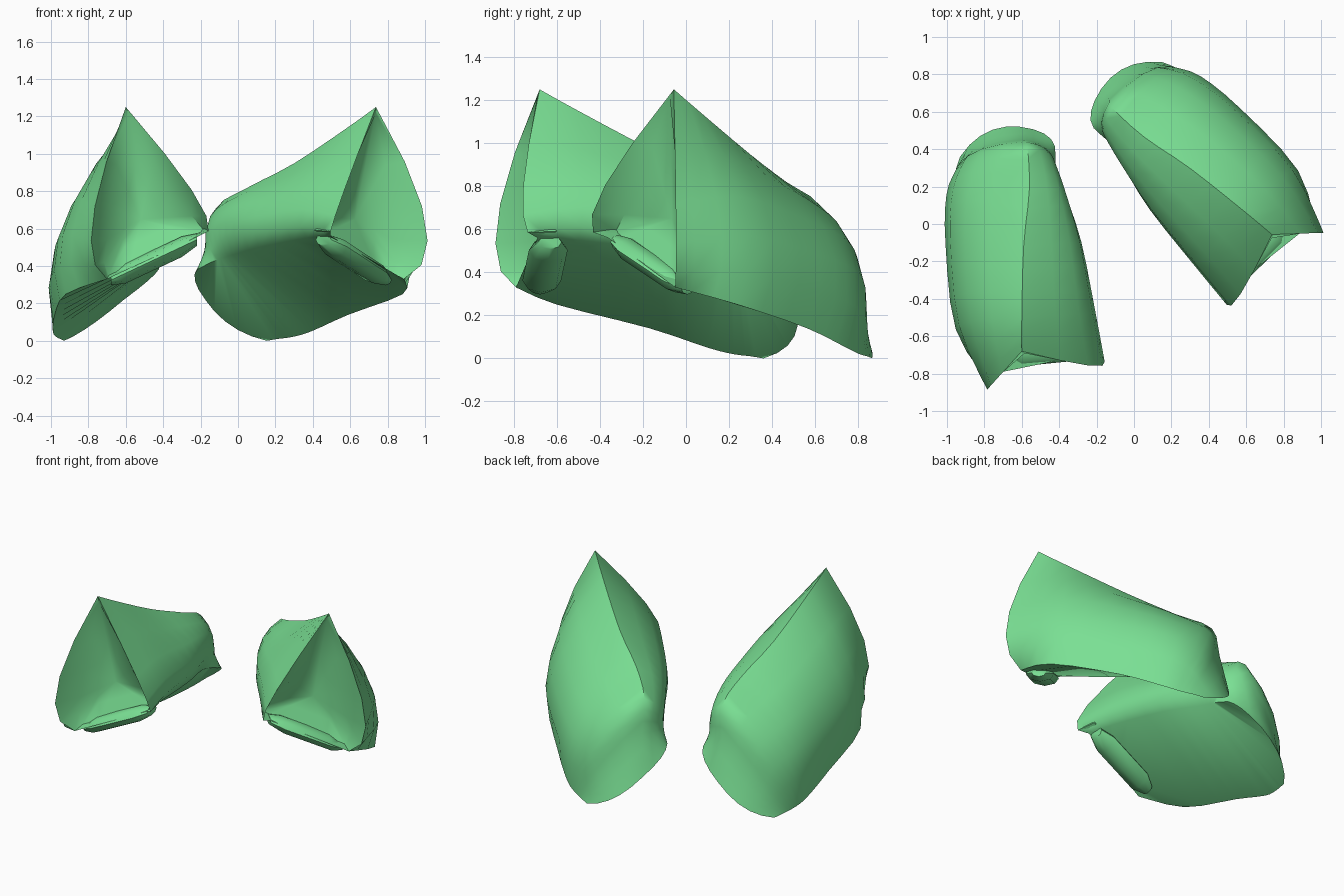
import bpy
import bmesh
import math
from mathutils import Matrix, Vector

cube = bpy.data.objects.get("Cube")
if cube:
    bpy.data.objects.remove(cube, do_unlink=True)

green = bpy.data.materials.new("leaf green")
green.use_nodes = True
colour = (0.195, 0.745, 0.296, 1)
green.diffuse_color = colour
green.node_tree.nodes["Principled BSDF"].inputs["Base Color"].default_value = colour

# Five rails run from the open front to the back of the base
low_hem = [(-.7, -.79, .33), (-.92, -.6, .25), (-.98, -.17, .14), (-.99, .1, .05),
           (-.97, .22, .02), (-.95, .3, .01), (-.93, .36, 0)]
low_flank = [(-.78, -.88, .62), (-.91, -.53, .66), (-.95, -.07, .56), (-.93, .2, .49),
             (-.87, .36, .4), (-.83, .41, .24), (-.79, .49, .08)]
ridge = [(-.6, -.68, 1.25), (-.6, -.5, 1.15), (-.59, -.12, .95), (-.56, .18, .82),
         (-.57, .41, .71), (-.6, .46, .49), (-.61, .52, .22)]
high_flank = [(-.2, -.76, .73), (-.25, -.48, .76), (-.31, -.1, .71), (-.38, .18, .67),
              (-.44, .36, .59), (-.47, .41, .48), (-.46, .47, .34)]
high_hem = [(-.21, -.69, .56), (-.24, -.5, .55), (-.32, -.1, .5), (-.4, .15, .46),
            (-.42, .25, .44), (-.42, .32, .42), (-.42, .37, .4)]

STEPS = 3      # spline subdivisions along each rail
ARC = 5        # segments from hem to ridge


def smooth_rail(points):
    """Pass a smooth curve through the points of a rail."""
    pts = [Vector(p) for p in points]
    tangents = [(pts[min(i + 1, len(pts) - 1)] - pts[max(i - 1, 0)]) / 2
                for i in range(len(pts))]
    out = []
    for i in range(len(pts) - 1):
        for k in range(STEPS):
            t = k / STEPS
            s = 1 - t
            out.append(pts[i] * (1 + 2 * t) * s * s + tangents[i] * t * s * s
                       + pts[i + 1] * t * t * (3 - 2 * t) - tangents[i + 1] * t * t * s)
    return out + [pts[-1]]


def half_arc(a, m, d):
    """Curve from a through m to d."""
    return [a * (1 - t) * (1 - 2 * t) + m * 4 * t * (1 - t) + d * t * (2 * t - 1)
            for t in (i / ARC for i in range(ARC + 1))]


def bridge(bm, first, second, closed):
    count = len(first)
    for i in range(count if closed else count - 1):
        j = (i + 1) % count
        bm.faces.new((first[i], first[j], second[j], second[i]))


def add_ring(bm, points):
    return [bm.verts.new(p) for p in points]


def sill_height(x):
    """Height of the opening's slanted lower edge."""
    return .33 + (x + .7) * .47


def opening_point(p):
    """Inner edge of the rolled rim: narrow at the sides, wide at the sill."""
    above = min(1, max(0, (p.z - sill_height(p.x)) / .2))
    x = -.56 + (p.x + .56) * (.94 - .32 * above)
    return Vector((x, -.71 + (x + .67) * .22, .66 + (p.z - .66) * .94))


def build_shell(bm):
    # Outer skin lofted across the rails
    rails = [smooth_rail(r) for r in (low_hem, low_flank, ridge, high_flank, high_hem)]
    rings = []
    for a, b, c, d, e in zip(*rails):
        section = half_arc(a, b, c) + half_arc(e, d, c)[-2::-1]
        rings.append(add_ring(bm, section))
    for first, second in zip(rings, rings[1:]):
        bridge(bm, first, second, False)

    # Sill joining the two front corners
    start, end = rings[0][-1].co, rings[0][0].co
    sill = add_ring(bm, [start.lerp(end, i / 4) for i in (1, 2, 3)])

    # Flat slanted base
    low = [r[0] for r in rings]
    high = [r[-1] for r in rings]
    base = bm.faces.new(low + rings[-1][1:-1] + high[::-1] + sill)
    bmesh.ops.triangulate(bm, faces=[base])

    # Rolled rim and shallow hollow of the front opening
    loop = rings[0] + sill
    hub_point = Vector((-.52, -.6, .65))
    edge = [opening_point(v.co) for v in loop]
    for inset in (0, .5):
        ring = add_ring(bm, [p.lerp(hub_point, inset) for p in edge])
        bridge(bm, loop, ring, True)
        loop = ring
    hub = bm.verts.new(hub_point)
    for i, v in enumerate(loop):
        bm.faces.new((v, loop[(i + 1) % len(loop)], hub))


def build_lip(bm):
    # Flattened roll hanging under the opening
    rings = []
    angles = [math.tau * i / 8 for i in range(8)]
    for x, size in ((-.68, .5), (-.6, 1), (-.45, 1), (-.3, 1), (-.22, .6)):
        y = -.67 + (x + .6) * .1
        z = sill_height(x) - .015
        rings.append(add_ring(bm, [(x, y + .09 * size * math.cos(a),
                                    z + .055 * size * math.sin(a)) for a in angles]))
    for first, second in zip(rings, rings[1:]):
        bridge(bm, first, second, True)
    bm.faces.new(rings[0])
    bm.faces.new(rings[-1])


def make_part(name, builder, placement):
    bm = bmesh.new()
    builder(bm)
    bmesh.ops.transform(bm, matrix=placement, verts=bm.verts)
    bmesh.ops.recalc_face_normals(bm, faces=bm.faces)
    mesh = bpy.data.meshes.new(name)
    bm.to_mesh(mesh)
    bm.free()
    mesh.materials.append(green)
    mesh.shade_smooth()
    mesh.set_sharp_from_angle(angle=math.radians(55))
    obj = bpy.data.objects.new(name, mesh)
    bpy.context.collection.objects.link(obj)


# The second ear is a reflection across a slanted upright plane
pivot = Matrix.Translation((.065, -.36, 0))
turn = math.radians(25)
normal = Vector((math.cos(turn), math.sin(turn), 0))
reflection = pivot @ Matrix.Scale(-1, 4, normal) @ pivot.inverted()

for side, placement in (("right", Matrix.Identity(4)), ("left", reflection)):
    make_part(side + "_ear_shell", build_shell, placement)
    make_part(side + "_ear_lip", build_lip, placement)
